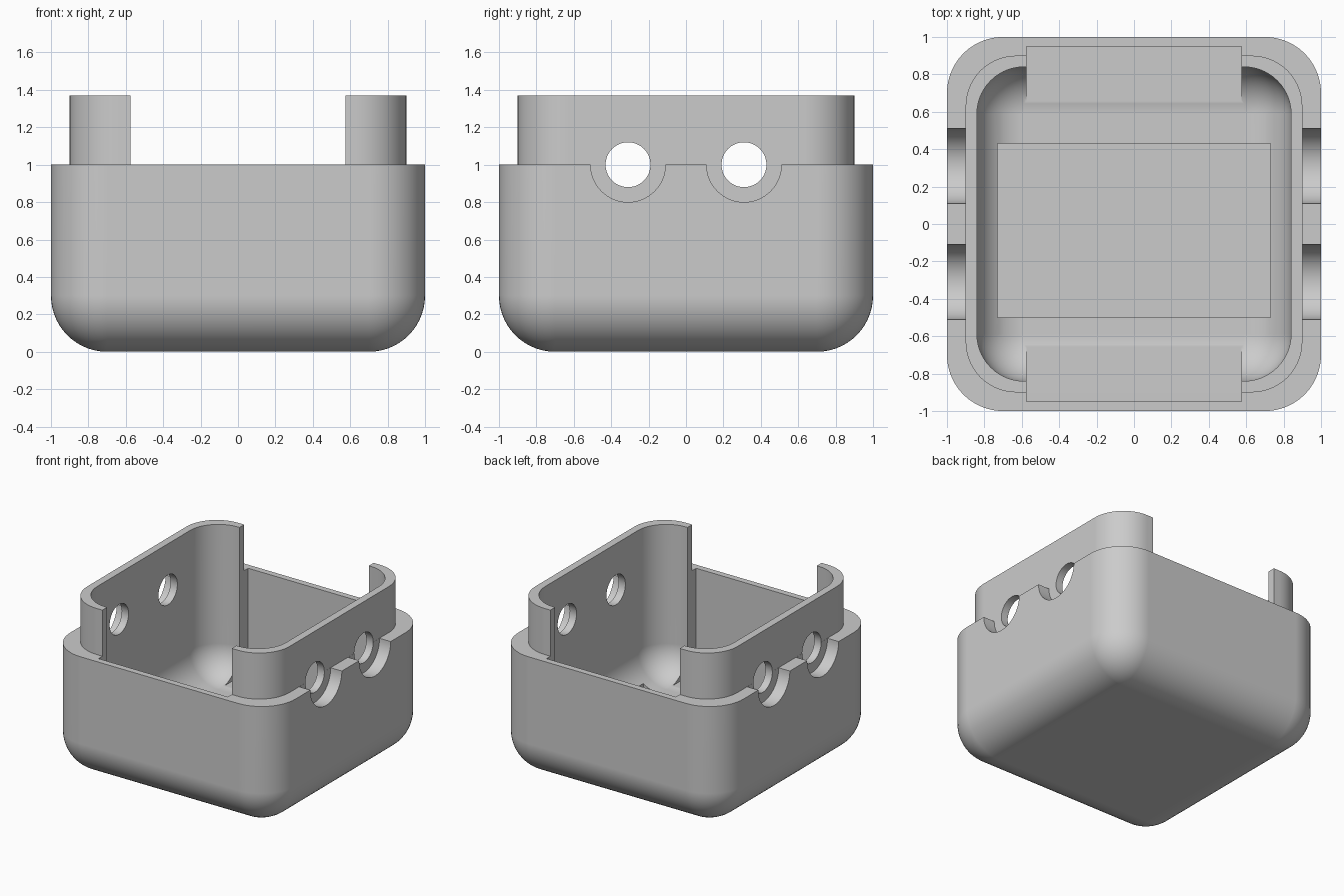
import bpy, bmesh
from math import sin, cos, pi, radians
from mathutils import Matrix, Vector

if "Cube" in bpy.data.objects:
    bpy.data.objects.remove(bpy.data.objects["Cube"])

CORNER_STEPS = 14
FILLET_STEPS = 14

grey = bpy.data.materials.new("plain grey")
grey.use_nodes = True
grey.diffuse_color = (0.6, 0.6, 0.6, 1)
grey.node_tree.nodes["Principled BSDF"].inputs["Base Color"].default_value = grey.diffuse_color


def new_object(name, bm):
    bmesh.ops.recalc_face_normals(bm, faces=bm.faces)
    mesh = bpy.data.meshes.new(name)
    bm.to_mesh(mesh)
    bm.free()
    mesh.materials.append(grey)
    obj = bpy.data.objects.new(name, mesh)
    bpy.context.collection.objects.link(obj)
    return obj


def rounded_ring(bm, half, radius, z):
    """Loop of vertices around a square with rounded corners."""
    ring = []
    for corner in range(4):
        mid = corner * pi / 2 + pi / 4
        sx, sy = (1 if cos(mid) > 0 else -1), (1 if sin(mid) > 0 else -1)
        for i in range(CORNER_STEPS + 1):
            a = corner * pi / 2 + i / CORNER_STEPS * pi / 2
            ring.append(bm.verts.new((sx * (half - radius) + radius * cos(a),
                                      sy * (half - radius) + radius * sin(a), z)))
    return ring


def tub(name, half, radius, bottom, upper):
    """Rounded box with a filleted underside; upper lists (half, radius, z) rings."""
    bm = bmesh.new()
    rings = []
    for i in range(FILLET_STEPS + 1):
        t = i / FILLET_STEPS * pi / 2
        r = radius * sin(t)
        rings.append(rounded_ring(bm, half - radius + r, r, bottom + radius * (1 - cos(t))))
    rings += [rounded_ring(bm, *level) for level in upper]
    for low, high in zip(rings, rings[1:]):
        for i in range(len(low)):
            j = (i + 1) % len(low)
            bm.faces.new((low[i], low[j], high[j], high[i]))
    bm.faces.new(rings[0])
    bm.faces.new(rings[-1])
    bmesh.ops.remove_doubles(bm, verts=bm.verts, dist=0.0001)
    return new_object(name, bm)


def block(name, low, high):
    low, high = Vector(low), Vector(high)
    bm = bmesh.new()
    bmesh.ops.create_cube(bm, size=1, matrix=Matrix.Translation((low + high) / 2)
                          @ Matrix.Diagonal((*(high - low), 1)))
    return new_object(name, bm)


def rod_x(name, x0, x1, y, z, radius):
    bm = bmesh.new()
    bmesh.ops.create_cone(bm, cap_ends=True, segments=64, radius1=radius, radius2=radius,
                          depth=abs(x1 - x0),
                          matrix=Matrix.Translation(((x0 + x1) / 2, y, z))
                          @ Matrix.Rotation(pi / 2, 4, "Y"))
    return new_object(name, bm)


# Case body with the stepped-in lip on its rim
case = tub("case_body", 1, 0.3, 0, [(1, 0.3, 1), (0.9, 0.27, 1), (0.9, 0.27, 1.37)])

# Cavity, front and back wall slots, floor recess
cutters = [
    tub("cavity_cutter", 0.84, 0.252, 0.16, [(0.84, 0.252, 1.6)]),
    block("wall_slot_cutter", (-0.575, -0.95, 0.17), (0.575, 0.95, 1.7)),
    block("floor_recess_cutter", (-0.73, -0.5, 0.1), (0.73, 0.43, 0.4)),
]
# Port holes through the side lips, each with a wider outer counterbore
for side in (-1, 1):
    for y in (-0.31, 0.31):
        cutters.append(rod_x("port_hole_cutter", side * 0.7, side * 1.2, y, 1, 0.12))
        cutters.append(rod_x("port_counterbore_cutter", side * 0.901, side * 1.2, y, 1, 0.2))

bpy.context.view_layer.objects.active = case
for cutter in cutters:
    cutter.hide_render = True
    mod = case.modifiers.new("cut", "BOOLEAN")
    mod.operation = "DIFFERENCE"
    mod.solver = "EXACT"
    mod.object = cutter
    bpy.ops.object.modifier_apply(modifier=mod.name)
    bpy.data.objects.remove(cutter)

# Smooth fillets, crisp edges
for obj in bpy.context.selected_objects:
    obj.select_set(False)
case.select_set(True)
bpy.ops.object.shade_smooth_by_angle(angle=radians(28))
weighted = case.modifiers.new("weighted_normals", "WEIGHTED_NORMAL")
weighted.keep_sharp = True
